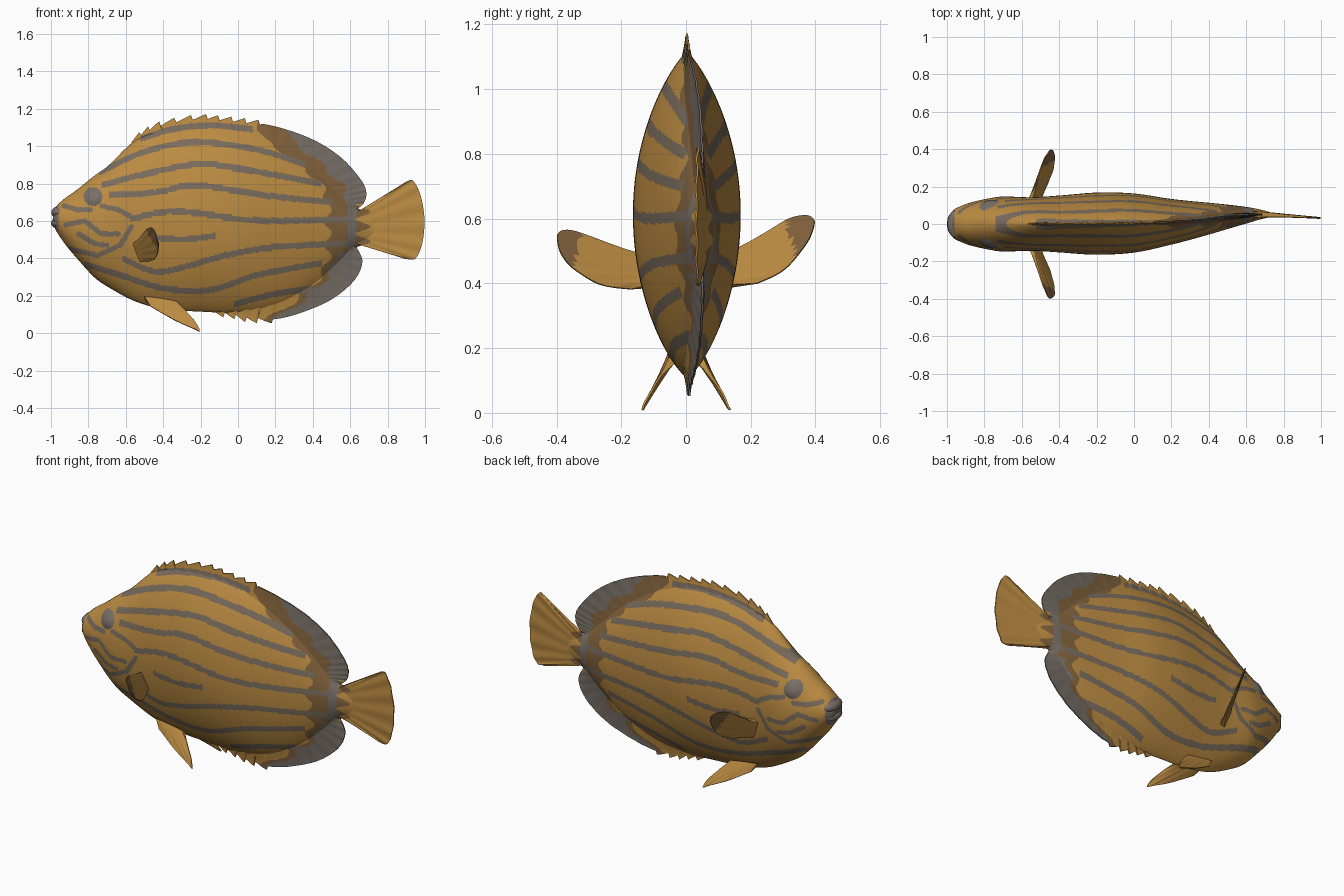
import bpy, bmesh, math
from mathutils import Vector

if "Cube" in bpy.data.objects:
    bpy.data.objects.remove(bpy.data.objects["Cube"])

MATS = []
for name, rgb in (("ochre orange", (.50, .26, .055)), ("stripe grey", (.19, .148, .108)),
                  ("fin grey", (.185, .158, .135)), ("brown", (.22, .12, .045))):
    MATS.append(bpy.data.materials.new(name))
    MATS[-1].diffuse_color = (*rgb, 1)
ORANGE, STRIPE, GREY, BROWN = range(4)

def hermite(pts, x):
    """Smooth interpolation of rows (key, values...) at key x."""
    x = min(max(x, pts[0][0]), pts[-1][0])
    i = 0
    while i < len(pts) - 2 and x > pts[i + 1][0]:
        i += 1
    a, b = pts[i], pts[i + 1]
    p, q = pts[max(i - 1, 0)], pts[min(i + 2, len(pts) - 1)]
    h = b[0] - a[0]
    t = (x - a[0]) / h
    out = []
    for k in range(1, len(a)):
        ma = (b[k] - p[k]) / (b[0] - p[0]) * h
        mb = (q[k] - a[k]) / (q[0] - a[0]) * h
        out.append((2*t**3 - 3*t*t + 1) * a[k] + (t**3 - 2*t*t + t) * ma
                   + (3*t*t - 2*t**3) * b[k] + (t**3 - t*t) * mb)
    return out

def along(pts, t):
    """Point at t in 0..1 along a smooth curve."""
    return Vector(hermite([(i, *p) for i, p in enumerate(pts)], t * (len(pts) - 1)))

def build(name, verts, faces, rule):
    me = bpy.data.meshes.new(name)
    me.from_pydata([tuple(v) for v in verts], [], faces)
    bm = bmesh.new()
    bm.from_mesh(me)
    bmesh.ops.recalc_face_normals(bm, faces=bm.faces)
    bm.to_mesh(me)
    bm.free()
    for m in MATS:
        me.materials.append(m)
    for p in me.polygons:
        p.material_index = rule(p.center)
        p.use_smooth = True
    me.set_sharp_from_angle(angle=math.radians(50))
    bpy.context.collection.objects.link(bpy.data.objects.new(name, me))

# sideways bend; body stations: x, top, bottom, half width
BEND = [(-1, 0), (-.5, 0), (-.2, .002), (.2, .012), (.65, .05), (.8, .045), (1, .032)]
BODY = [(-.99, .645, .58, .04), (-.965, .685, .535, .075), (-.92, .725, .47, .098), (-.87, .76, .41, .116),
        (-.77, .84, .30, .138), (-.7, .89, .25, .147), (-.55, 1.03, .17, .143), (-.4, 1.09, .13, .152),
        (-.2, 1.115, .115, .166), (0, 1.10, .11, .158), (.2, 1.03, .14, .122), (.4, .90, .24, .085),
        (.55, .75, .37, .055), (.62, .68, .45, .04), (.68, .65, .475, .025), (.75, .63, .50, .008)]
# long flank stripes as x, z
STRIPES = [[(-.52, 1.04), (-.35, 1.09), (-.15, 1.11), (.08, 1.09)],
           [(-.74, .86), (-.5, .97), (-.25, 1.02), (0, 1.0), (.2, .955), (.36, .90)],
           [(-.73, .79), (-.5, .85), (-.2, .905), (0, .88), (.2, .845), (.44, .80)],
           [(-.69, .74), (-.45, .75), (-.25, .79), (0, .76), (.2, .73), (.5, .70)],
           [(-.58, .61), (-.38, .65), (-.2, .64), (0, .61), (.2, .60), (.62, .61)],
           [(-.45, .51), (-.3, .50), (-.12, .52)],
           [(-.62, .40), (-.45, .33), (-.3, .35), (-.05, .42), (.2, .46), (.6, .48)],
           [(-.82, .37), (-.6, .30), (-.4, .24), (-.15, .23), (.1, .31), (.45, .375)],
           [(-.02, .155), (.2, .21), (.4, .24)]]
# short strokes on cheek and gill cover
STROKES = [[(-.9, .45), (-.75, .415), (-.63, .47), (-.57, .57)],
           [(-.92, .58), (-.82, .60), (-.73, .53), (-.64, .53)], [(-.73, .68), (-.64, .66), (-.55, .61)],
           [(-.85, .53), (-.77, .48), (-.70, .47)], [(-.93, .68), (-.86, .66), (-.79, .66)]]

def near_stroke(x, z):
    for s in STROKES:
        for (ax, az), (bx, bz) in zip(s, s[1:]):
            dx, dz = bx - ax, bz - az
            t = max(0, min(1, ((x - ax) * dx + (z - az) * dz) / (dx * dx + dz * dz)))
            if math.hypot(x - ax - t * dx, z - az - t * dz) < .0135:
                return True
    return False

def eye_distance(x, z):
    return math.hypot(x + .775, z - .73) / .05

def paint(c):
    """Colour of flank and centre-line fins from side-view position."""
    x, z = c.x, c.z
    if eye_distance(x, z) < 1 or (x < -.962 and z > .54):
        return GREY
    if x < -.5 and near_stroke(x, z):
        return STRIPE
    edge = .48 - min(.36, 2.2 * max(abs(z - .55) - .15, 0) ** 1.7) + .022 * math.sin(z * 50)
    if x < .69 and abs(z - .56) > .13 and x > edge + (.11 + .3 * max(z - .93, 0) if z > .56 else .04):
        return GREY
    if x > .67 + .04 * math.sin(z * 80):
        return ORANGE
    if .585 < x < .635:
        return GREY
    for s in STRIPES:
        if s[0][0] < x < s[-1][0] and abs(z - hermite(s, x)[0]) < .0165:
            return STRIPE
    return BROWN if x > edge else ORANGE

# body: lens-shaped rings along x, with a slight bulge at each eye
NX, NR = 300, 276
verts, faces = [], []
for i in range(NX + 1):
    x = -.99 + 1.74 * i / NX
    zt, zb, w = hermite(BODY, x)
    k = min(max((x + .8) / .4, 0), 1)
    for j in range(NR):
        a = 2 * math.pi * j / NR
        b = min(a, 2 * math.pi - a)
        t = .5 * math.cos(b) + .5 * (1 - 2 * b / math.pi)
        z = (zt + zb) / 2 + t * (zt - zb) / 2
        y = w * max(1 - t * t, 0) ** (.52 + k * (.32 if t > 0 else .25))
        y += .014 * max(0, 1 - eye_distance(x, z) ** 2)
        verts.append((x, hermite(BEND, x)[0] + (y if a <= math.pi else -y), z))
for i in range(NX):
    for j in range(NR):
        k = (j + 1) % NR
        faces.append((i*NR + j, i*NR + k, (i+1)*NR + k, (i+1)*NR + j))
faces += [tuple(range(NR)), tuple(range(NX * NR, (NX + 1) * NR))]
build("body", verts, faces, paint)

def fin(name, base, tip, normal, thick, rule, nu=60, nv=14, teeth=None, ripple=0, rays=12):
    """Closed thin sheet between a base curve and a tip curve; (x, z) points follow the body's bend."""
    n = Vector(normal).normalized()
    bend = len(base[0]) == 2
    vs, fs = [], []
    for s in (1, -1):
        for i in range(nu + 1):
            t = i / nu
            b, e = along(base, t), along(tip, t)
            if teeth and t < teeth[0]:
                e[-1] += teeth[2] * ((t * teeth[1]) % 1 - .3)
            for j in range(nv + 1):
                v = j / nv
                p = b.lerp(e, v)
                if bend:
                    p = Vector((p[0], hermite(BEND, p[0])[0], p[1]))
                wave = ripple * v * math.sin(t * rays * 2 * math.pi)
                vs.append(p + n * (s * (thick * (1 - v) ** 1.3 + .003) + wave))
    m, o = nv + 1, (nu + 1) * (nv + 1)
    for i in range(nu):
        for j in range(nv):
            q = (i*m + j, i*m + j + 1, (i+1)*m + j + 1, (i+1)*m + j)
            fs += [q, tuple(o + k for k in reversed(q))]
    ring = [i * m for i in range(nu)] + [nu * m + j for j in range(nv)] \
        + [i * m + nv for i in range(nu, 0, -1)] + list(range(nv, 0, -1))
    fs += [(a, b, b + o, a + o) for a, b in zip(ring, ring[1:] + ring[:1])]
    build(name, vs, fs, rule)

# fins on the centre line
fin("dorsal_fin", [(-.5, .98), (-.4, 1.03), (-.2, 1.06), (0, 1.04), (.15, .99), (.27, .92), (.38, .84),
                   (.45, .77), (.5, .72), (.55, .69), (.6, .66)],
    [(-.57, 1.03), (-.43, 1.11), (-.2, 1.15), (0, 1.135), (.2, 1.105), (.4, 1.035), (.55, .94),
     (.65, .83), (.685, .76), (.675, .70), (.635, .66)],
    (0, 1, 0), .022, paint, 220, 28, (.36, 28, .03), .001, 20)
fin("anal_fin", [(-.12, .17), (0, .16), (.1, .17), (.2, .2), (.3, .25), (.4, .32), (.47, .38), (.53, .42), (.6, .47)],
    [(-.14, .115), (-.03, .095), (.07, .075), (.2, .075), (.34, .11), (.5, .18), (.62, .28), (.665, .38), (.635, .46)],
    (0, 1, 0), .022, paint, 160, 24, (.36, 14, -.03), .001, 14)
fin("tail_fin", [(.64, .65), (.645, .6), (.645, .53), (.64, .475)],
    [(.9, .81), (.935, .815), (.975, .74), (.997, .61), (.985, .48), (.95, .40), (.9, .395)],
    (0, 1, 0), .014, paint, 90, 40, None, .0022, 7)

# paired side fins: swept back, tilted, with brown tips
def pectoral_paint(c):
    return BROWN if abs(c.y) > .335 + .3 * (.5 - c.z) else ORANGE

def swept(pts, rise):
    return [(-.525 + .36 * (abs(y) - .14) - .45 * (z - .44 - rise * (abs(y) - .14)), y, z) for y, z in pts]

fin("pectoral_fin_right", swept([(-.12, .48), (-.12, .44), (-.12, .39)], .28),
    swept([(-.22, .515), (-.34, .56), (-.395, .555), (-.385, .49), (-.34, .44), (-.26, .395), (-.17, .382)], .28),
    (1, .36, .45), .012, pectoral_paint, ripple=.001, rays=6)
fin("pectoral_fin_left", swept([(.12, .49), (.12, .44), (.12, .39)], .5),
    swept([(.2, .52), (.3, .59), (.365, .61), (.397, .59), (.37, .52), (.3, .44), (.22, .40)], .5),
    (1, -.36, .45), .012, pectoral_paint, ripple=.001, rays=6)
for side, s in (("right", -1), ("left", 1)):
    fin("pelvic_fin_" + side, [(-.5, s * .04, .19), (-.42, s * .04, .18), (-.33, s * .04, .165)],
        [(-.47, s * .065, .145), (-.34, s * .10, .07), (-.24, s * .125, .025), (-.205, s * .135, .01),
         (-.225, s * .115, .055), (-.28, s * .075, .12)],
        (0, 1, .5 * s), .012, lambda c: ORANGE, ripple=.001, rays=4)

# lips
for name, loc, size in (("upper_lip", (-.952, 0, .645), (.046, .074, .034)),
                        ("lower_lip", (-.957, 0, .588), (.043, .068, .03))):
    bpy.ops.mesh.primitive_uv_sphere_add(segments=32, ring_count=18, radius=1, location=loc, scale=size)
    bpy.context.object.name = name
    bpy.context.object.data.materials.append(MATS[GREY])
    bpy.ops.object.shade_smooth()

for m in bpy.data.materials:
    if m.users and not m.is_grease_pencil:
        m.use_nodes = True
        m.node_tree.nodes["Principled BSDF"].inputs["Base Color"].default_value = m.diffuse_color
